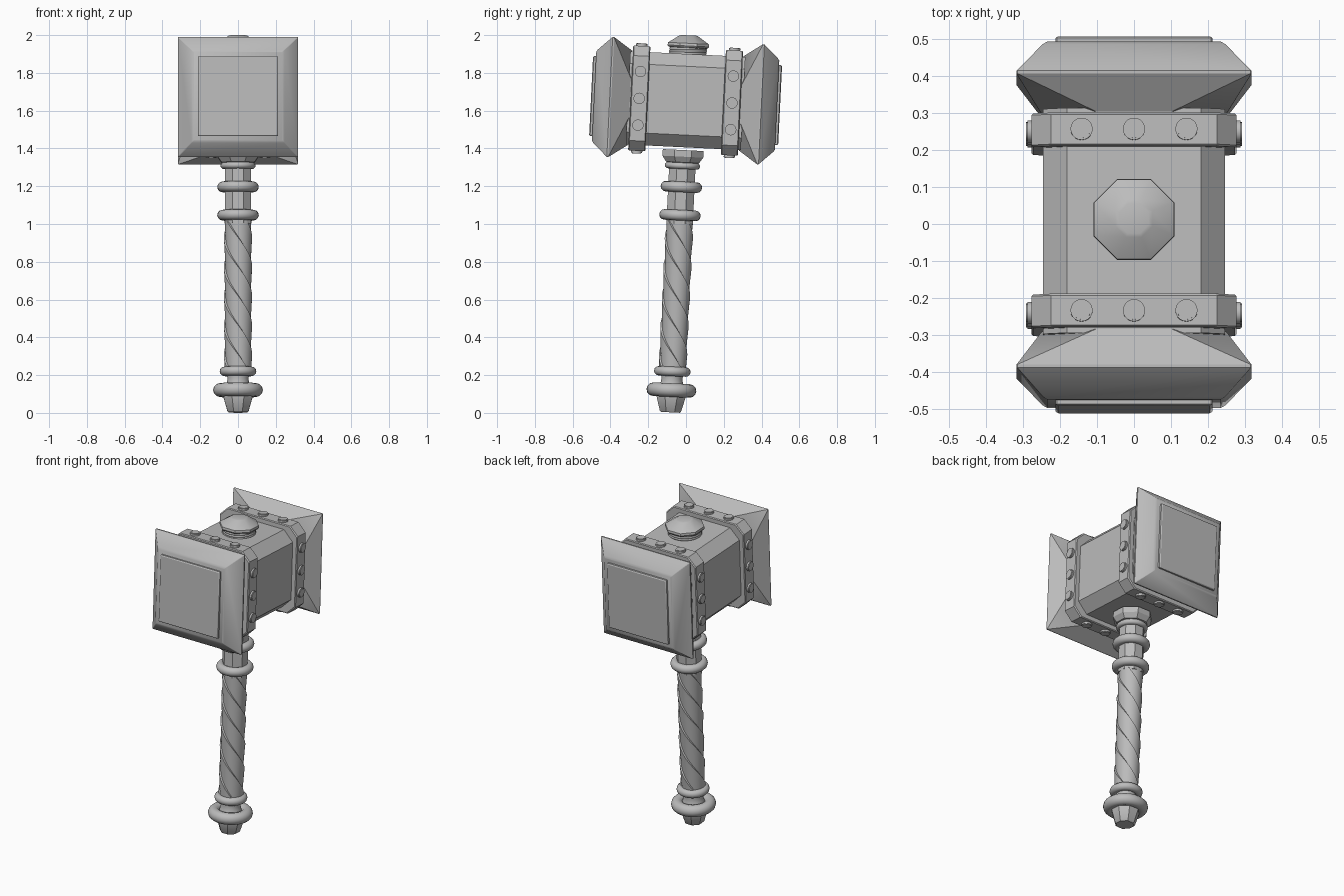
import bpy, bmesh, math
from mathutils import Matrix, Vector

if "Cube" in bpy.data.objects:
    bpy.data.objects.remove(bpy.data.objects["Cube"], do_unlink=True)

HEAD_Z = 1.652
LEAN = Matrix.Translation((0, -0.083, 0.003)) @ Matrix.Rotation(-0.049, 4, 'X')

steel = bpy.data.materials.new("grey_steel")
steel.use_nodes = True
grey = (0.5, 0.5, 0.5, 1)
steel.diffuse_color = grey
steel.node_tree.nodes["Principled BSDF"].inputs["Base Color"].default_value = grey


def finish(name, bm, angle=30):
    """Turn a bmesh into a leaning, shaded object."""
    bmesh.ops.recalc_face_normals(bm, faces=bm.faces)
    mesh = bpy.data.meshes.new(name)
    bm.to_mesh(mesh)
    bm.free()
    mesh.materials.append(steel)
    obj = bpy.data.objects.new(name, mesh)
    bpy.context.collection.objects.link(obj)
    obj.matrix_world = LEAN
    bpy.ops.object.select_all(action='DESELECT')
    obj.select_set(True)
    bpy.context.view_layer.objects.active = obj
    bpy.ops.object.shade_smooth_by_angle(angle=math.radians(angle))
    return obj


def loft(name, rings, closed=False, angle=30):
    """Skin a list of equal rings; cap the ends, or join last to first."""
    bm = bmesh.new()
    rows = [[bm.verts.new(p) for p in ring] for ring in rings]
    pairs = list(zip(rows, rows[1:]))
    if closed:
        pairs.append((rows[-1], rows[0]))
    else:
        bm.faces.new(rows[0])
        bm.faces.new(rows[-1])
    for a, b in pairs:
        for i in range(len(a)):
            j = (i + 1) % len(a)
            bm.faces.new((a[i], a[j], b[j], b[i]))
    return finish(name, bm, angle)


def block_ring(y, half, cut):
    """Square with cut corners, standing across the head at depth y."""
    k = half - cut
    pts = [(half, -k), (half, k), (k, half), (-k, half),
           (-half, k), (-half, -k), (-k, -half), (k, -half)]
    return [Vector((x, y, z + HEAD_Z)) for x, z in pts]


def lathe(name, profile, sides=8, angle=30):
    """Turn (radius, height) pairs; radius is measured to the flats."""
    step = math.tau / sides
    scale = 1 / math.cos(step / 2)
    rings = [[Vector((r * scale * math.cos((i + .5) * step),
                      r * scale * math.sin((i + .5) * step), z))
              for i in range(sides)] for r, z in profile]
    return loft(name, rings, angle=angle)


def torus(name, z, outer, minor, tilt=0):
    """Round ring about the handle."""
    turn = Matrix.Translation((0, 0, z)) @ Matrix.Rotation(tilt, 4, 'X')
    rings = []
    for i in range(32):
        a = math.tau * i / 32
        ring = []
        for j in range(12):
            b = math.tau * j / 12
            r = outer - minor + minor * math.cos(b)
            ring.append(turn @ Vector((r * math.cos(a), r * math.sin(a), minor * math.sin(b))))
        rings.append(ring)
    return loft(name, rings, closed=True, angle=60)


# Head core
loft("head_block", [block_ring(y, .247, .065) for y in (-.305, .305)])

# Both striking ends, with riveted bands
for side, label in ((-1, "front"), (1, "back")):
    loft(label + "_striker", [block_ring(side * y, h, c) for y, h, c in (
        (.295, .25, .147), (.394, .318, .003), (.402, .318, .003),
        (.478, .247, .003), (.485, .235, .003))])
    loft(label + "_face_plate", [block_ring(side * y, h, .003) for y, h in (
        (.48, .212), (.496, .212), (.501, .206))])
    loft(label + "_band", [block_ring(side * y, h, .053) for y, h in (
        (.200, .273), (.205, .278), (.286, .278), (.291, .273))])

    # Three rivets on each of the four flanks
    bm = bmesh.new()
    for quarter in range(4):
        for offset in (-.142, 0, .142):
            place = (Matrix.Translation((0, side * .246, HEAD_Z))
                     @ Matrix.Rotation(quarter * math.pi / 2, 4, 'Y')
                     @ Matrix.Translation((offset, 0, .278)))
            for z, r in ((0, .03), (.003, .025)):
                bmesh.ops.create_cone(bm, cap_ends=True, segments=20, radius1=r, radius2=r,
                                      depth=.022, matrix=place @ Matrix.Translation((0, 0, z)))
    finish(label + "_rivets", bm)

# Knob on top, with cord wound round its neck
lathe("top_knob", [(.085, 1.88), (.085, 1.93), (.105, 1.934), (.11, 1.942),
                   (.108, 1.956), (.05, 1.995), (.04, 1.998)])
for i in range(3):
    torus("knob_cord", 1.902 + i * .013, .1, .009, .05)

# Collar and upper shaft
lathe("head_collar", [(.108, 1.39), (.108, 1.355), (.088, 1.325), (.07, 1.32)])
lathe("upper_shaft", [(.07, 1.0), (.07, 1.35)])

# Wrapped grip: a four-step ratchet section, twisted along the handle
rings = []
for row in range(61):
    z = .2 + .83 * row / 60
    ring = []
    for tooth in range(4):
        for k in range(8):
            a = math.tau * ((tooth + min(k / 7, .96)) / 4 - z / .62)
            r = .066 + .009 * k / 7
            ring.append(Vector((r * math.cos(a), r * math.sin(a), z)))
    rings.append(ring)
loft("wrapped_grip", rings)

# Handle rings
for name, z, outer, minor in (("neck_ring", 1.307, .093, .017),
                              ("upper_ring", 1.195, .11, .028),
                              ("lower_ring", 1.045, .11, .028),
                              ("grip_end_ring", .217, .097, .025),
                              ("pommel_ring", .118, .132, .036)):
    torus(name, z, outer, minor)

# Pommel
lathe("pommel_neck", [(.078, .1), (.06, .15), (.055, .18), (.062, .21)], 16)
lathe("pommel_tip", [(.05, 0), (.056, .006), (.078, .085), (.078, .11)])
